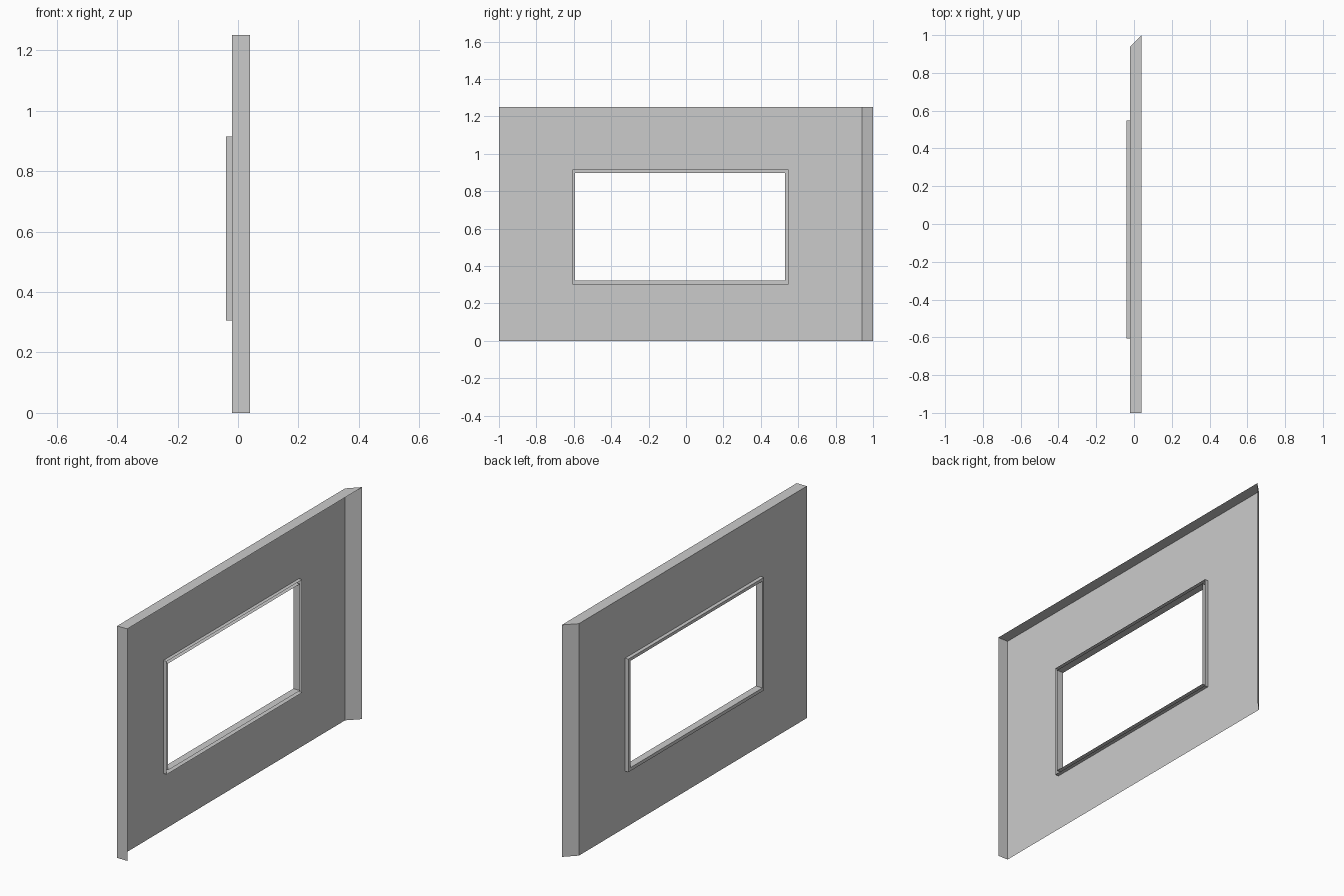
import bpy, bmesh

if "Cube" in bpy.data.objects:
    bpy.data.objects.remove(bpy.data.objects["Cube"])

X_IN, X_OUT = 0.04, -0.02        # open side and outer skin of the panel
OUTER = (-0.607, 0.547, 0.305, 0.914)   # window frame outer y0, y1, z0, z1
INNER = (-0.594, 0.528, 0.323, 0.898)   # window frame inner y0, y1, z0, z1


def rect(y0, y1, z0, z1):
    return [(y0, z0), (y1, z0), (y1, z1), (y0, z1)]


def loop(bm, pts, x):
    return [bm.verts.new((x, y, z)) for y, z in pts]


def bridge(bm, a, b):
    for i in range(len(a)):
        j = (i + 1) % len(a)
        bm.faces.new((a[i], a[j], b[j], b[i]))


def finish(bm, name):
    bmesh.ops.recalc_face_normals(bm, faces=bm.faces)
    mesh = bpy.data.meshes.new(name)
    bm.to_mesh(mesh)
    bm.free()
    obj = bpy.data.objects.new(name, mesh)
    bpy.context.collection.objects.link(obj)
    return obj


# wall panel: skin with window hole, top cap, square end and mitred end
bm = bmesh.new()
skin = loop(bm, rect(-1, 0.94, 0, 1.25), X_OUT)
hole = loop(bm, rect(*OUTER), X_OUT)
bridge(bm, skin, hole)
rim = loop(bm, rect(-1, 1, 0, 1.25), X_IN)
for i, j in ((1, 2), (2, 3), (3, 0)):
    bm.faces.new((skin[i], skin[j], rim[j], rim[i]))
finish(bm, "wall_panel")

# window frame: hollow channel around the opening, open towards the inside
bm = bmesh.new()
rings = [loop(bm, rect(*r), x) for r, x in
         ((OUTER, 0.0), (OUTER, -0.04), (INNER, -0.04), (INNER, 0.0))]
for a, b in zip(rings, rings[1:]):
    bridge(bm, a, b)
finish(bm, "window_frame")
